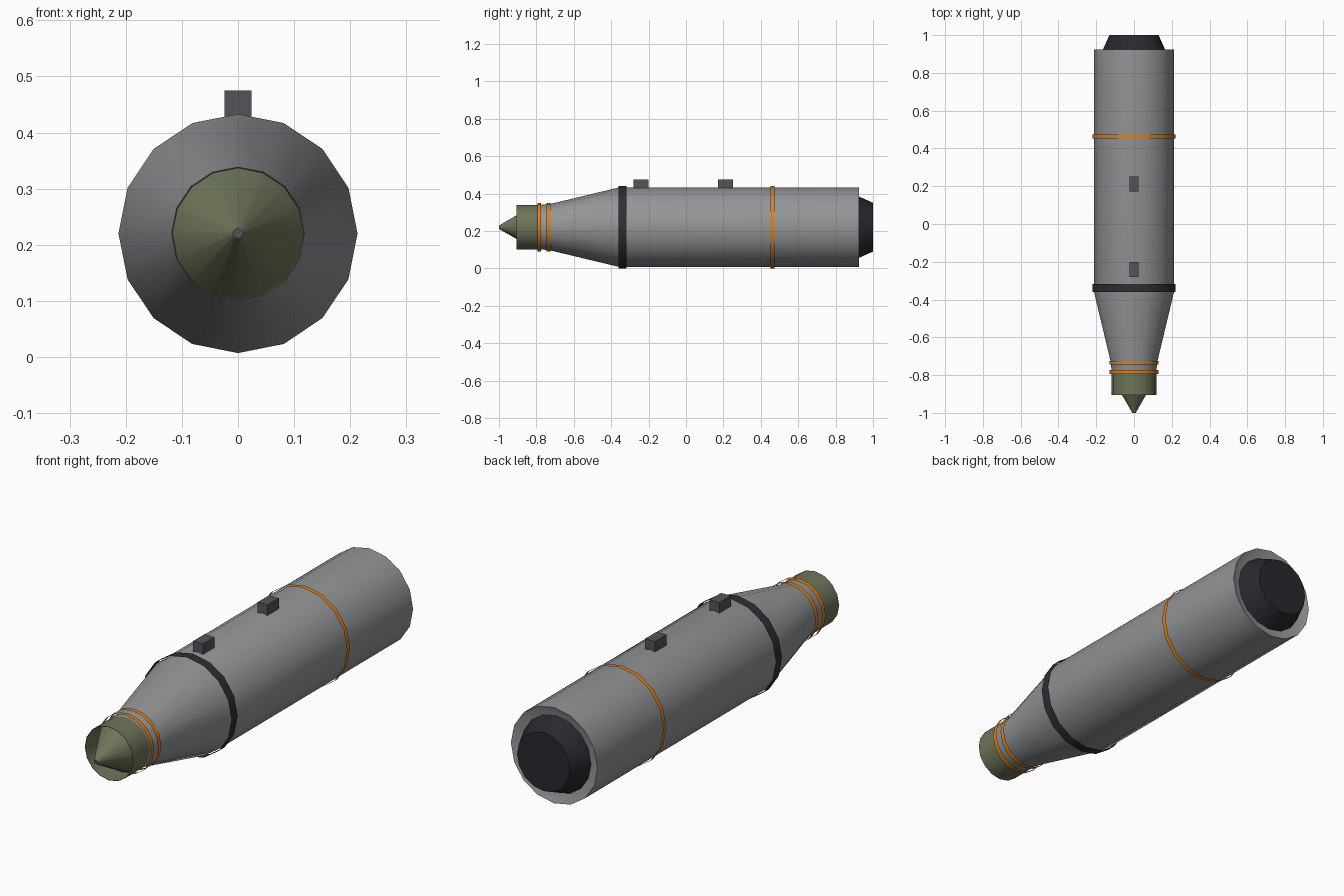
import bpy, bmesh, math

if "Cube" in bpy.data.objects:
    bpy.data.objects.remove(bpy.data.objects["Cube"])

AXIS_Z = 0.22
SIDES = 16


def material(name, color):
    m = bpy.data.materials.new(name)
    m.diffuse_color = (*color, 1)
    m.use_nodes = True
    m.node_tree.nodes["Principled BSDF"].inputs["Base Color"].default_value = m.diffuse_color
    return m


GREY = material("body_grey", (0.29, 0.30, 0.31))
OLIVE = material("olive_green", (0.155, 0.18, 0.10))
BLACK = material("blue_black", (0.022, 0.021, 0.029))
CHARCOAL = material("charcoal", (0.026, 0.028, 0.032))
ORANGE = material("orange", (0.70, 0.21, 0.016))
STEEL = material("dark_steel", (0.085, 0.09, 0.10))


def finish(bm, name, mat, smooth=True):
    me = bpy.data.meshes.new(name)
    bm.to_mesh(me)
    bm.free()
    me.materials.append(mat)
    ob = bpy.data.objects.new(name, me)
    bpy.context.collection.objects.link(ob)
    if smooth:
        bpy.ops.object.select_all(action='DESELECT')
        ob.select_set(True)
        bpy.context.view_layer.objects.active = ob
        bpy.ops.object.shade_smooth_by_angle(angle=math.radians(30))
    return ob


def lathe(name, profile, mat, cap_start=False, cap_end=False):
    """Spin (y, radius) points round the long axis; listed front to back = outward."""
    bm = bmesh.new()
    rings = []
    for y, r in profile:
        rings.append([bm.verts.new((r * math.cos(a), y, AXIS_Z + r * math.sin(a)))
                      for a in (2 * math.pi * i / SIDES for i in range(SIDES))])
    for a, b in zip(rings, rings[1:]):
        for i in range(SIDES):
            j = (i + 1) % SIDES
            bm.faces.new((a[i], b[i], b[j], a[j]))
    if cap_start:
        bm.faces.new(rings[0])
    if cap_end:
        bm.faces.new(rings[-1][::-1])
    return finish(bm, name, mat)


# Main casing: neck, taper, barrel and shallow dished rear
lathe("casing", [(-0.80, 0.118), (-0.735, 0.122), (-0.355, 0.213),
                 (0.925, 0.213), (0.908, 0.165)], GREY, cap_end=True)

# Nose: spike sitting inside an open collar
lathe("nose_collar", [(-0.812, 0.1165), (-0.905, 0.1175), (-0.905, 0.119),
                      (-0.79, 0.119)], OLIVE)
lathe("nose_spike", [(-1.0, 0.009), (-0.812, 0.117)], OLIVE)
lathe("spike_tip", [(-1.0, 0.009), (-0.998, 0.009)], STEEL, cap_start=True)

# Tail plug
lathe("tail_plug", [(0.905, 0.173), (1.0, 0.13)], BLACK, cap_end=True)

# Open bands standing just clear of the casing
for name, y0, y1, r, mat in (
        ("shoulder_band", -0.36, -0.317, 0.22, CHARCOAL),
        ("rear_band", 0.452, 0.473, 0.22, ORANGE),
        ("neck_band_rear", -0.745, -0.724, 0.13, ORANGE),
        ("neck_band_front", -0.795, -0.774, 0.13, ORANGE)):
    lathe(name, [(y0, r), (y1, r)], mat)

# Suspension lugs on top
for name, y in (("front_lug", -0.24), ("rear_lug", 0.212)):
    bm = bmesh.new()
    bmesh.ops.create_cube(bm, size=1)
    bmesh.ops.scale(bm, vec=(0.048, 0.08, 0.055), verts=bm.verts)
    bmesh.ops.translate(bm, vec=(0, y, 0.4475), verts=bm.verts)
    finish(bm, name, STEEL, smooth=False)
